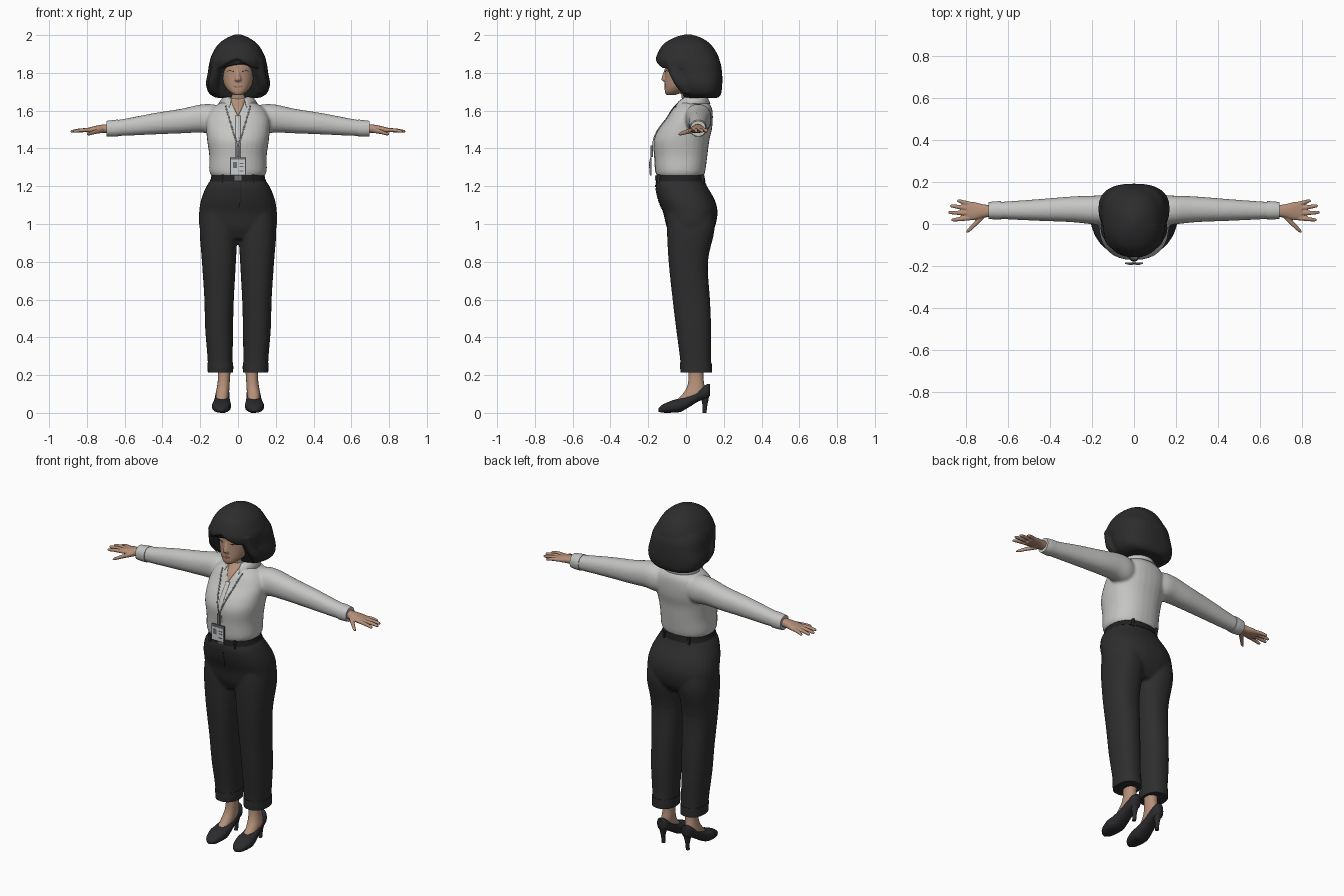
import bpy
import bmesh
import math
from mathutils import Vector

if "Cube" in bpy.data.objects:
    bpy.data.objects.remove(bpy.data.objects["Cube"])


def material(name, red, green, blue):
    mat = bpy.data.materials.new(name)
    mat.use_nodes = True
    mat.diffuse_color = (red, green, blue, 1)
    shader = next(n for n in mat.node_tree.nodes if n.type == 'BSDF_PRINCIPLED')
    shader.inputs["Base Color"].default_value = (red, green, blue, 1)
    shader.inputs["Roughness"].default_value = .8
    return mat


SKIN = material("skin", .46, .28, .19)
LIPS = material("lips", .37, .19, .14)
LASHES = material("lashes", .1, .06, .045)
HAIR = material("hair black", .026, .026, .027)
SHIRT = material("shirt pale grey", .56, .56, .55)
TROUSERS = material("trouser charcoal", .027, .027, .028)
BELT = material("belt black", .015, .015, .016)
SHOES = material("shoe black", .024, .024, .027)
STRAP = material("strap grey", .16, .16, .17)
BADGE = material("badge white", .6, .61, .62)


def smooth_rows(rows, steps):
    """Catmull-Rom interpolation through the given rows."""
    result = []
    for i in range(len(rows) - 1):
        before, start = rows[max(i - 1, 0)], rows[i]
        end, after = rows[i + 1], rows[min(i + 2, len(rows) - 1)]
        for k in range(steps):
            t = k / steps
            result.append([b + t * ((c - a) + t * ((2*a - 5*b + 4*c - d) + t * (3*b - a - 3*c + d))) / 2
                           for a, b, c, d in zip(before, start, end, after)])
    return result + [list(rows[-1])]


def loft(bm, rows, axis='z', power=2.2, side=1, steps=4, segments=32):
    """Closed loft; each row is station, two centre values, two radii."""
    rings = []
    for station, a, b, ra, rb in smooth_rows(rows, steps):
        ring = []
        for k in range(segments):
            angle = math.tau * k / segments
            c, s = math.cos(angle), math.sin(angle)
            u = a + ra * math.copysign(abs(c) ** (2 / power), c)
            v = b + rb * math.copysign(abs(s) ** (2 / power), s)
            x, y, z = {'x': (station, u, v), 'y': (u, station, v), 'z': (u, v, station)}[axis]
            ring.append(bm.verts.new((x * side, y, z)))
        rings.append(ring)
    for low, high in zip(rings, rings[1:]):
        for k in range(segments):
            n = (k + 1) % segments
            bm.faces.new((low[k], low[n], high[n], high[k]))
    bm.faces.new(rings[0])
    bm.faces.new(rings[-1])
    return [v for ring in rings for v in ring]


def finish(name, bm, mat, voxel=0, relax=4, thickness=0):
    """Turn a bmesh into an object, optionally fusing its lofts."""
    bmesh.ops.recalc_face_normals(bm, faces=bm.faces)
    mesh = bpy.data.meshes.new(name)
    bm.to_mesh(mesh)
    bm.free()
    mesh.materials.append(mat)
    obj = bpy.data.objects.new(name, mesh)
    bpy.context.collection.objects.link(obj)
    bpy.ops.object.select_all(action='DESELECT')
    obj.select_set(True)
    bpy.context.view_layer.objects.active = obj
    bpy.ops.object.shade_smooth_by_angle(angle=math.radians(45))
    if thickness:
        obj.modifiers.new("Thickness", 'SOLIDIFY').thickness = thickness
    if voxel:
        remesh = obj.modifiers.new("Fuse", 'REMESH')
        remesh.mode, remesh.voxel_size, remesh.use_smooth_shade = 'VOXEL', voxel, True
        soften = obj.modifiers.new("Soften", 'SMOOTH')
        soften.factor, soften.iterations = .5, relax
    return obj


def part(name, mat, rows, **options):
    bm = bmesh.new()
    loft(bm, rows, **options)
    return finish(name, bm, mat)


def box(name, mat, centre, size):
    bm = bmesh.new()
    bmesh.ops.create_cube(bm, size=1)
    for v in bm.verts:
        v.co = Vector(centre) + Vector(a * b for a, b in zip(v.co, size))
    return finish(name, bm, mat)


def drape(name, mat, target, path, lift=.003):
    """Lay a thin strip of (x, z, half width) points on the front of a part."""
    bpy.context.view_layer.update()
    surface = target.evaluated_get(bpy.context.evaluated_depsgraph_get())
    points = smooth_rows(path, 8)
    bm, rows, depth = bmesh.new(), [], -.1
    for i, (x, z, width) in enumerate(points):
        ahead, behind = points[min(i + 1, len(points) - 1)], points[max(i - 1, 0)]
        across = Vector((behind[1] - ahead[1], ahead[0] - behind[0])).normalized()
        row = []
        for offset in (-1, -.5, 0, .5, 1):
            px, pz = x + across.x * offset * width, z + across.y * offset * width
            hit, place, _, _ = surface.ray_cast(Vector((px, -1, pz)), Vector((0, 1, 0)))
            depth = place.y if hit else depth
            row.append(bm.verts.new((px, depth - lift, pz)))
        rows.append(row)
    for low, high in zip(rows, rows[1:]):
        for k in range(4):
            bm.faces.new((low[k], low[k + 1], high[k + 1], high[k]))
    return finish(name, bm, mat, thickness=.002)


# Shirt: torso and sleeves fused into one surface
bm = bmesh.new()
loft(bm, [(1.25, 0, -.03, .137, .122), (1.28, 0, -.03, .152, .132), (1.36, 0, -.027, .152, .14),
          (1.44, 0, -.024, .163, .147), (1.5, 0, -.005, .168, .142), (1.56, 0, .02, .167, .122),
          (1.61, 0, .033, .14, .105), (1.645, 0, .04, .09, .078), (1.67, 0, .04, .062, .056)], power=2.3)
for side in (1, -1):
    loft(bm, [(.06, .06, 1.55, .05, .06), (.13, .064, 1.555, .07, .078), (.2, .067, 1.558, .068, .074),
              (.3, .07, 1.545, .061, .065), (.45, .067, 1.53, .052, .056), (.6, .065, 1.512, .043, .045),
              (.68, .065, 1.505, .038, .039)], axis='x', side=side)
shirt = finish("shirt", bm, SHIRT, voxel=.008)

# Trousers: hips and legs fused
bm = bmesh.new()
loft(bm, [(1.245, 0, -.03, .135, .123), (1.2, 0, -.025, .167, .136), (1.13, 0, .002, .195, .149),
          (1.06, 0, .023, .206, .144), (.98, 0, .025, .202, .126), (.92, 0, .02, .15, .09)], power=2.3)
for side in (1, -1):
    loft(bm, [(1.08, .1, .02, .09, .12), (.97, .103, .025, .1, .126), (.8, .101, .012, .09, .104),
              (.6, .1, .028, .078, .099), (.45, .1, .04, .074, .093), (.3, .095, .05, .067, .083),
              (.22, .093, .054, .065, .081)], side=side, power=2.3)
trousers = finish("trousers", bm, TROUSERS, voxel=.008)

# Belt, loops and fly
part("belt", BELT, [(1.225, 0, -.028, .15, .131), (1.24, 0, -.029, .144, .129), (1.26, 0, -.03, .14, .126)],
     power=2.3)
box("belt_buckle", STRAP, (0, -.159, 1.243), (.035, .008, .026))
for x in (-.08, .08):
    box("belt_loop", TROUSERS, (x, -.146, 1.24), (.012, .016, .044))
    box("rear_belt_loop", TROUSERS, (x, .088, 1.24), (.012, .016, .044))
drape("fly", BELT, trousers, [(.012, 1.22, .0015), (.012, 1.12, .0015), (-.002, 1.08, .0015)])

# Head, neck and nose fused
bm = bmesh.new()
loft(bm, [(1.683, 0, -.08, .02, .025), (1.7, 0, -.062, .045, .05), (1.73, 0, -.032, .07, .081),
          (1.78, 0, -.003, .088, .109), (1.84, 0, 0, .095, .112), (1.9, 0, .01, .098, .115),
          (1.95, 0, .015, .065, .08)])
loft(bm, [(1.56, 0, .04, .06, .055), (1.64, 0, .03, .05, .05), (1.75, 0, .02, .05, .052)])
loft(bm, [(1.753, 0, -.104, .014, .012), (1.765, 0, -.111, .018, .019), (1.8, 0, -.108, .009, .013),
          (1.825, 0, -.103, .006, .008)])
head = finish("head", bm, SKIN, voxel=.005, relax=3)
drape("mouth", LIPS, head, [(-.024, 1.727, .001), (0, 1.728, .006), (.024, 1.727, .001)], .001)
for side in (1, -1):
    drape("eye", LASHES, head, [(.022 * side, 1.806, .001), (.04 * side, 1.812, .0025),
                                (.06 * side, 1.808, .001)], .001)

# Hair: bob, fringe and face-framing locks fused
bm = bmesh.new()
loft(bm, [(1.668, 0, .08, .115, .09), (1.69, 0, .083, .152, .103), (1.74, 0, .073, .17, .119),
          (1.8, 0, .057, .16, .134), (1.86, 0, .035, .15, .145), (1.92, 0, .01, .12, .13)], power=2.5)
crown = loft(bm, [(1.815, 0, .018, .15, .16), (1.86, 0, .009, .15, .17), (1.9, 0, .007, .137, .159),
                  (1.95, 0, .005, .106, .127), (1.985, 0, .008, .06, .075), (2.004, 0, .01, .012, .015)])
for v in crown:
    if v.co.y < 0:
        v.co.z = max(v.co.z, 1.82 + .06 * max(0, 1 - abs(v.co.x + .01) / .09))
for side in (1, -1):
    loft(bm, [(1.87, .1, -.07, .035, .045), (1.8, .118, -.05, .028, .04), (1.74, .13, -.02, .03, .04),
              (1.69, .122, .01, .022, .03)], side=side)
finish("hair", bm, HAIR, voxel=.007, relax=3)

# Open neckline, collar and button band
drape("neckline", SKIN, shirt, [(0, 1.66, .04), (0, 1.62, .024), (0, 1.575, .002)])
drape("button_band", SHIRT, shirt, [(0, 1.575, .012), (0, 1.42, .012), (0, 1.27, .012)], .002)
bm = bmesh.new()
previous = None
for k in range(33):
    angle = math.radians(30 + 300 * k / 32)
    front = max(0, math.cos(angle)) ** 2
    s, c = math.sin(angle), math.cos(angle)
    row = [bm.verts.new((.064 * s, .035 - .06 * c, 1.69 - .035 * front)),
           bm.verts.new((.078 * s, .037 - (.075 + .02 * front) * c, 1.675 - .035 * front)),
           bm.verts.new((.105 * s, .04 - (.09 + .06 * front) * c, 1.638 - .06 * front))]
    if previous:
        for j in (0, 1):
            bm.faces.new((previous[j], row[j], row[j + 1], previous[j + 1]))
    previous = row
finish("collar", bm, SHIRT, thickness=.005)

# Lanyard and badge
for side in (1, -1):
    drape("lanyard", STRAP, shirt, [(.066 * side, 1.625, .004), (.035 * side, 1.52, .004), (0, 1.41, .004)], .006)
box("badge_clip", STRAP, (0, -.182, 1.385), (.016, .012, .06))
box("badge_holder", STRAP, (0, -.187, 1.305), (.084, .008, .096))
box("badge_card", BADGE, (0, -.192, 1.302), (.072, .004, .078))
box("badge_photo", STRAP, (-.016, -.1945, 1.312), (.022, .002, .03))
for z in (1.32, 1.305, 1.28):
    box("badge_line", STRAP, (.018, -.1945, z), (.022, .002, .004))

for side in (1, -1):
    # Cuffs
    part("shirt_cuff", SHIRT, [(.635, .065, 1.508, .044, .045), (.665, .065, 1.506, .043, .044),
                               (.695, .064, 1.505, .04, .041)], axis='x', side=side)
    part("trouser_cuff", TROUSERS, [(.215, .093, .054, .067, .083), (.24, .093, .053, .068, .084),
                                    (.268, .094, .052, .068, .084)], side=side, power=2.3)
    # Hand with four fingers and a thumb
    bm = bmesh.new()
    loft(bm, [(.67, .062, 1.505, .027, .025), (.72, .062, 1.504, .032, .022), (.765, .062, 1.5, .043, .017),
              (.8, .062, 1.496, .041, .012)], axis='x', side=side)
    for base, tip, reach in ((.029, .02, .873), (.051, .055, .887), (.073, .086, .878), (.094, .11, .845)):
        loft(bm, [(.77, base, 1.498, .01, .01), ((.77 + reach) / 2, (base + tip) / 2, 1.497, .0105, .01),
                  (reach - .01, tip, 1.491, .008, .008), (reach, tip, 1.49, .004, .004)],
             axis='x', side=side, segments=16)
    loft(bm, [(.715, .045, 1.498, .018, .016), (.755, .004, 1.488, .015, .012), (.785, -.025, 1.478, .012, .009),
              (.8, -.036, 1.474, .006, .005)], axis='x', side=side, segments=16)
    finish("hand", bm, SKIN, voxel=.004, relax=2)
    # Foot and heeled shoe
    part("foot", SKIN, [(.26, .073, .055, .036, .042), (.19, .074, .053, .032, .039), (.14, .078, .052, .033, .046),
                        (.1, .083, .04, .035, .058), (.06, .085, 0, .03, .06)], side=side)
    part("shoe", SHOES, [(-.145, .088, .016, .014, .01), (-.122, .088, .023, .036, .022),
                         (-.07, .088, .034, .05, .033), (-.03, .086, .041, .048, .036),
                         (.02, .084, .065, .041, .032), (.07, .082, .095, .037, .032),
                         (.112, .08, .114, .031, .038), (.128, .08, .122, .016, .03)],
         axis='y', side=side, power=2.4)
    part("shoe_heel", SHOES, [(0, .08, .097, .01, .011), (.04, .08, .1, .011, .013), (.075, .08, .1, .019, .02),
                              (.105, .08, .098, .028, .027)], side=side)
